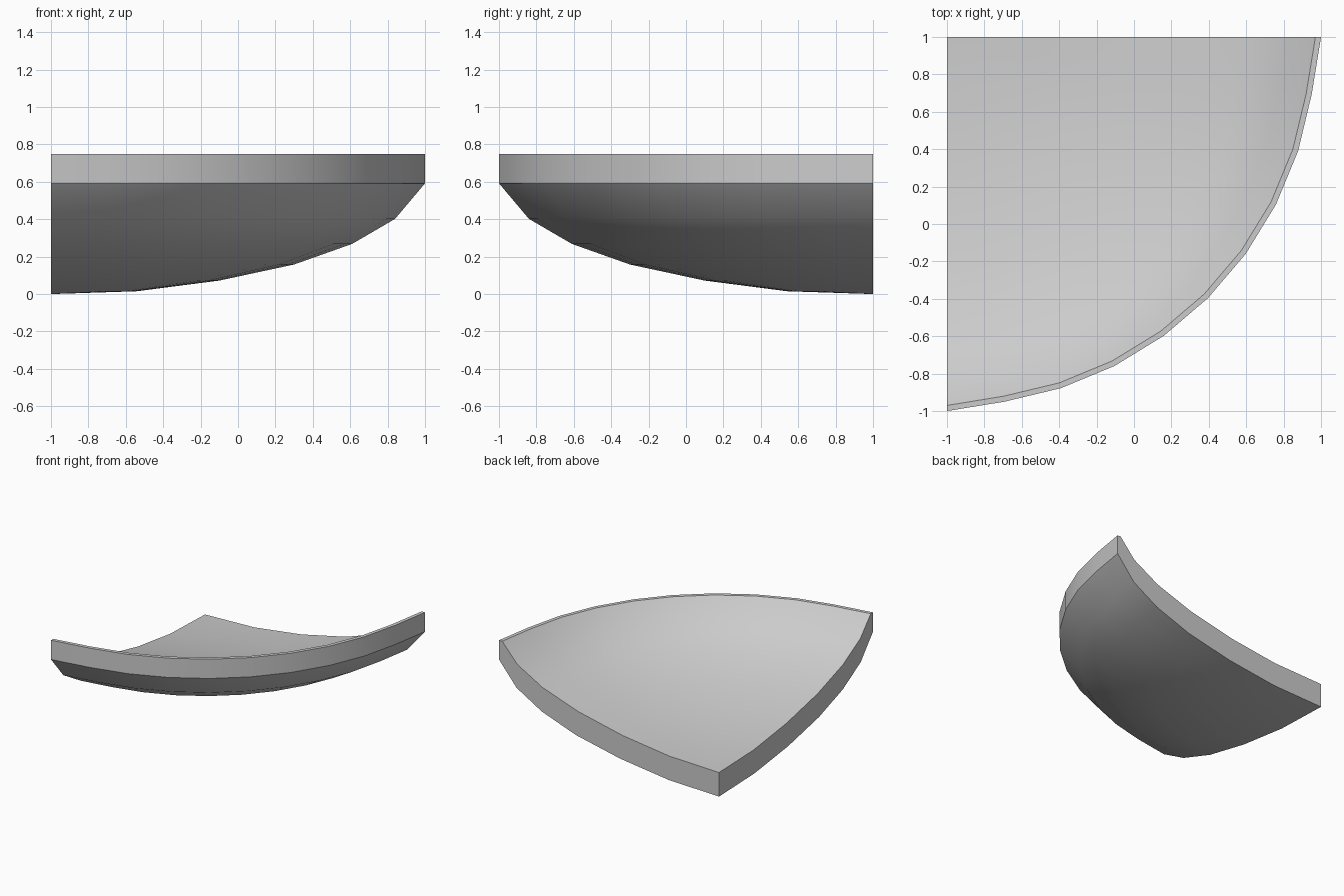
import bpy, bmesh, math

if "Cube" in bpy.data.objects:
    bpy.data.objects.remove(bpy.data.objects["Cube"])

# closed profile of the bowl wall: (radius from the bowl axis, height)
OUTER = [(0, 0), (0.46, 0.015), (0.9, 0.072), (1.3, 0.158), (1.61, 0.268), (1.84, 0.402), (2.0, 0.592)]
INNER = [(1.97, 0.75), (1.835, 0.598), (1.605, 0.468), (1.28, 0.357), (0.875, 0.268), (0.45, 0.212), (0, 0.198)]
PROFILE = OUTER + [(2.0, 0.75)] + INNER
STEPS = 10

bm = bmesh.new()
axis = {0: bm.verts.new((-1, 1, 0)), len(PROFILE) - 1: bm.verts.new((-1, 1, INNER[-1][1]))}

# sweep the profile a quarter turn around the corner axis
rows = []
for i in range(STEPS + 1):
    a = -math.pi / 2 * i / STEPS
    k = 1.0 if i in (0, STEPS) else 0.987  # end spokes reach slightly further
    row = []
    for j, (r, z) in enumerate(PROFILE):
        row.append(axis[j] if j in axis else
                   bm.verts.new((-1 + k * r * math.cos(a), 1 + k * r * math.sin(a), z)))
    rows.append(row)

for a, b in zip(rows, rows[1:]):
    for j in range(len(PROFILE) - 1):
        corners = list(dict.fromkeys((a[j], a[j + 1], b[j + 1], b[j])))
        bm.faces.new(corners)

# flat cut ends
for row in (rows[0], rows[-1]):
    bm.faces.new(row)
bmesh.ops.recalc_face_normals(bm, faces=bm.faces)

mesh = bpy.data.meshes.new("bowl_quarter")
bm.to_mesh(mesh)
bm.free()
obj = bpy.data.objects.new("bowl_quarter", mesh)
bpy.context.collection.objects.link(obj)
bpy.context.view_layer.objects.active = obj
obj.select_set(True)
bpy.ops.object.shade_smooth_by_angle(angle=math.radians(30))
